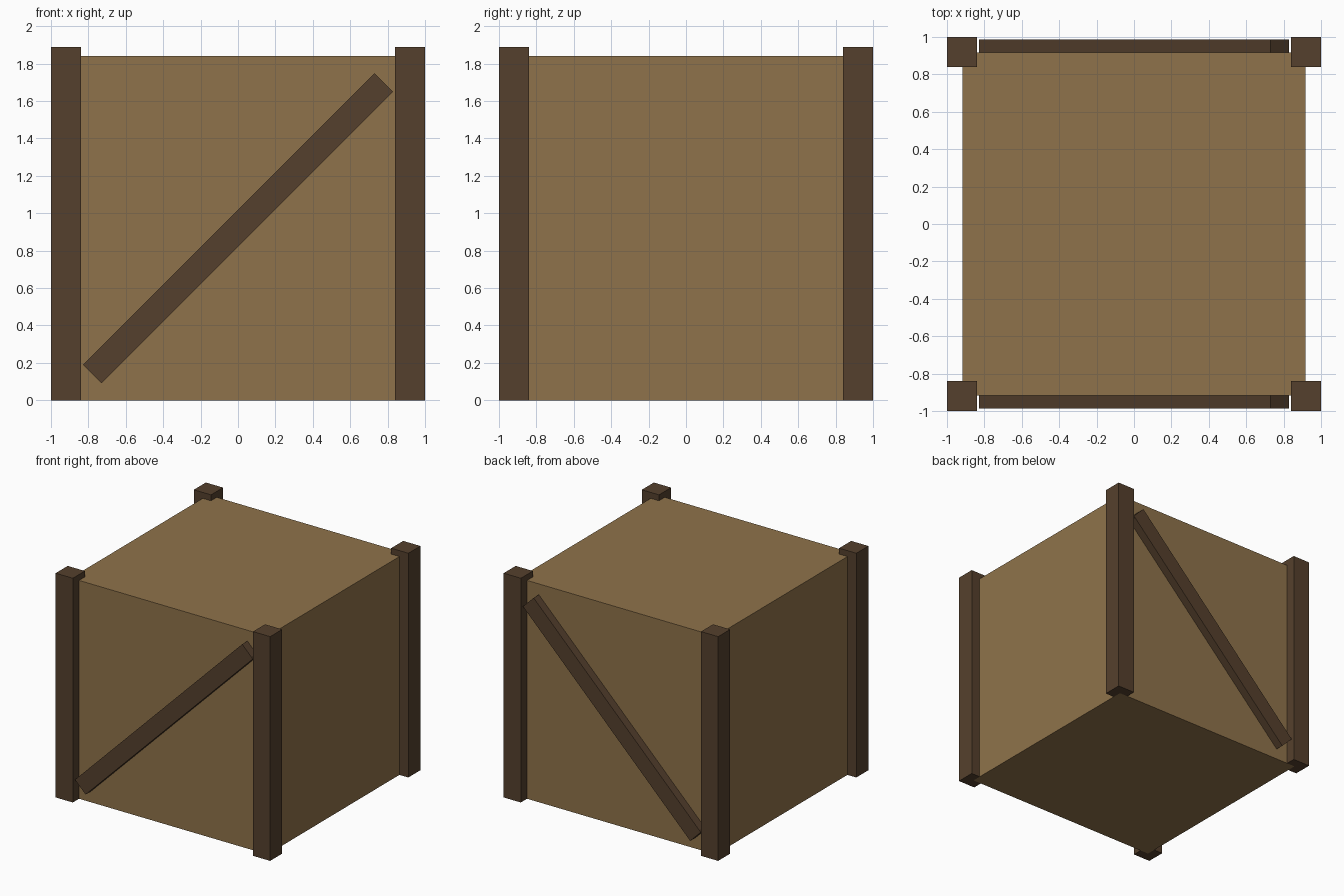
import bpy
import math

if "Cube" in bpy.data.objects:
    bpy.data.objects.remove(bpy.data.objects["Cube"])


def material(name, color):
    m = bpy.data.materials.new(name)
    m.diffuse_color = (*color, 1.0)
    m.use_nodes = True
    m.node_tree.nodes["Principled BSDF"].inputs["Base Color"].default_value = m.diffuse_color
    return m


light_wood = material("light_wood", (0.275, 0.171, 0.069))
dark_wood = material("dark_wood", (0.091, 0.051, 0.026))


def box(name, center, size, mat, tilt=0.0):
    """Box of a given size, turned about the y axis by tilt."""
    bpy.ops.mesh.primitive_cube_add(size=1, location=center, rotation=(0, tilt, 0))
    ob = bpy.context.object
    ob.name = name
    ob.scale = size
    ob.data.materials.append(mat)
    return ob


HALF = 0.917    # half width of the crate body
HEIGHT = 1.84

# Crate body
box("crate_body", (0, 0, HEIGHT / 2), (2 * HALF, 2 * HALF, HEIGHT), light_wood)

# Corner posts, rising slightly above the body
for sx, side in ((-1, "left"), (1, "right")):
    for sy, end in ((-1, "front"), (1, "back")):
        box(f"corner_post_{end}_{side}", (sx * 0.92, sy * 0.92, 0.945),
            (0.16, 0.16, 1.89), dark_wood)

# Diagonal braces on front and back, both rising toward +x
for sy, end in ((-1, "front"), (1, "back")):
    box(f"diagonal_brace_{end}", (0, sy * HALF, 0.92),
        (2.205, 0.14, 0.14), dark_wood, tilt=-math.pi / 4)
